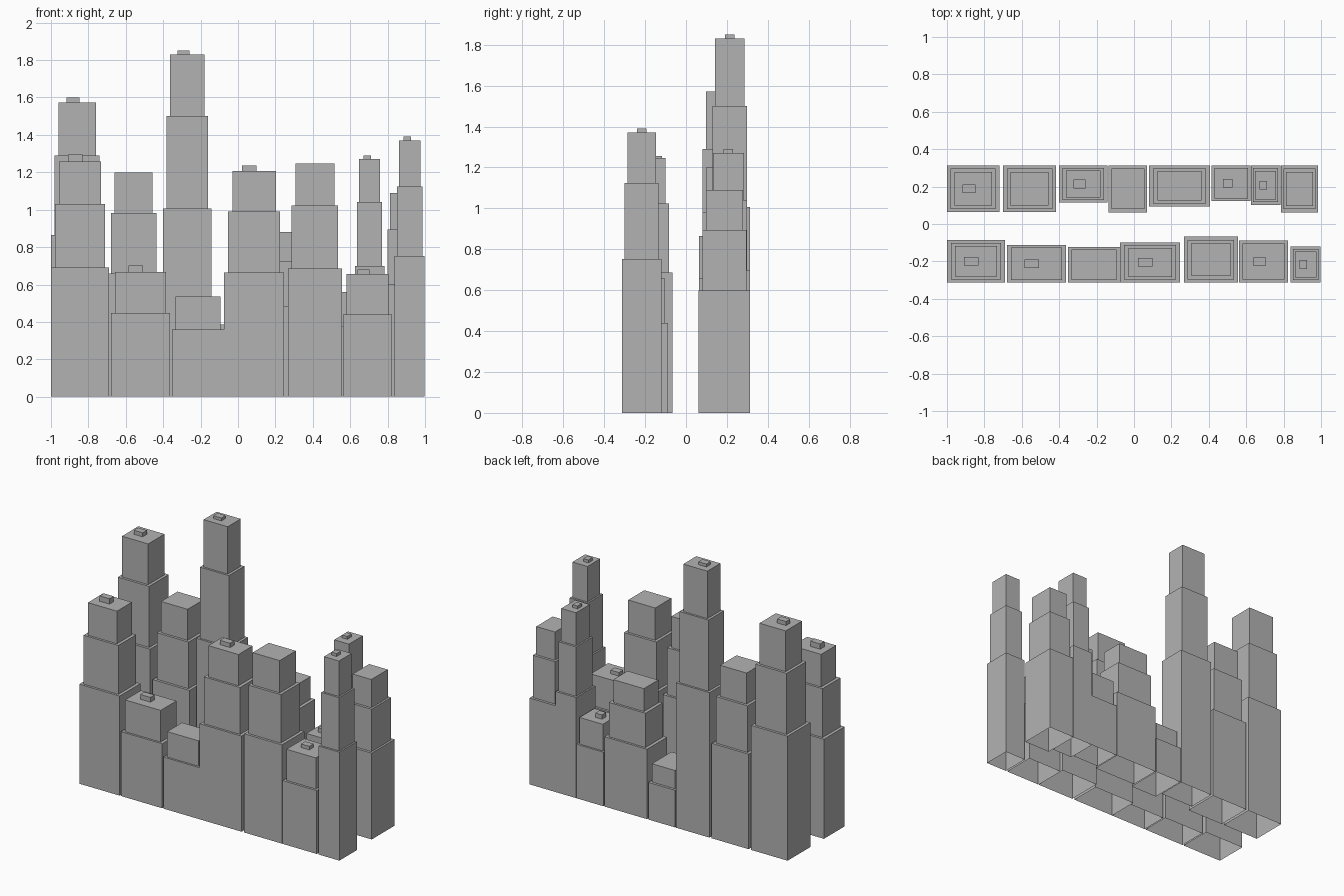
import bpy, bmesh

if "Cube" in bpy.data.objects:
    bpy.data.objects.remove(bpy.data.objects["Cube"])

grey = bpy.data.materials.new("concrete grey")
grey.diffuse_color = (0.45, 0.45, 0.45, 1)
grey.use_nodes = True
grey.node_tree.nodes["Principled BSDF"].inputs["Base Color"].default_value = grey.diffuse_color


def add_box(bm, cx, cy, w, d, z0, z1):
    """Box without a floor, like the open-bottomed blocks of the skyline."""
    lo = [bm.verts.new((cx + sx * w / 2, cy + sy * d / 2, z0))
          for sx, sy in ((-1, -1), (1, -1), (1, 1), (-1, 1))]
    hi = [bm.verts.new((v.co.x, v.co.y, z1)) for v in lo]
    for i in range(4):
        j = (i + 1) % 4
        bm.faces.new((lo[i], lo[j], hi[j], hi[i]))
    bm.faces.new(hi)


# Setback tiers: (footprint scale, share of the height reached)
TIERS = {2: ((1, 0.67), (0.86, 1)),
         3: ((1, 0.55), (0.86, 0.82), (0.72, 1))}


def building(name, x0, x1, y0, y1, height, tiers, cap):
    bm = bmesh.new()
    cx, cy, w, d = (x0 + x1) / 2, (y0 + y1) / 2, x1 - x0, y1 - y0
    z = 0
    for scale, share in TIERS[tiers]:
        add_box(bm, cx, cy, w * scale, d * scale, z, height * share)
        z = height * share
    # rooftop machine box, set slightly to the left
    if cap:
        add_box(bm, cx - 0.08 * w, cy, w * 0.245, 0.046, z, z + cap)
    me = bpy.data.meshes.new(name)
    bm.to_mesh(me)
    bm.free()
    me.materials.append(grey)
    bpy.context.collection.objects.link(bpy.data.objects.new(name, me))


OUTER = 0.313  # street side of both rows

# x0, x1, inner y distance, height, tiers, rooftop box height
FRONT = [(-1.0, -0.69, 0.085, 1.257, 3, 0.037),
         (-0.68, -0.363, 0.112, 0.668, 2, 0.033),
         (-0.354, -0.075, 0.123, 0.535, 2, 0),
         (-0.075, 0.247, 0.098, 1.207, 3, 0.03),
         (0.267, 0.556, 0.067, 1.247, 3, 0),
         (0.562, 0.824, 0.088, 0.656, 2, 0.025),
         (0.838, 0.998, 0.12, 1.37, 3, 0.02)]
BACK = [(-1.0, -0.72, 0.064, 1.572, 3, 0.028),
        (-0.70, -0.417, 0.064, 1.199, 3, 0),
        (-0.40, -0.143, 0.115, 1.83, 3, 0.02),
        (-0.135, 0.07, 0.062, 0.385, 2, 0),
        (0.08, 0.407, 0.094, 0.882, 3, 0),
        (0.415, 0.623, 0.123, 0.56, 2, 0.03),
        (0.625, 0.782, 0.102, 1.27, 3, 0.02),
        (0.785, 0.984, 0.062, 1.09, 3, 0)]

for i, (x0, x1, inner, h, t, c) in enumerate(FRONT):
    building(f"front_tower_{i + 1}", x0, x1, -OUTER, -inner, h, t, c)
for i, (x0, x1, inner, h, t, c) in enumerate(BACK):
    building(f"back_tower_{i + 1}", x0, x1, inner, OUTER, h, t, c)
